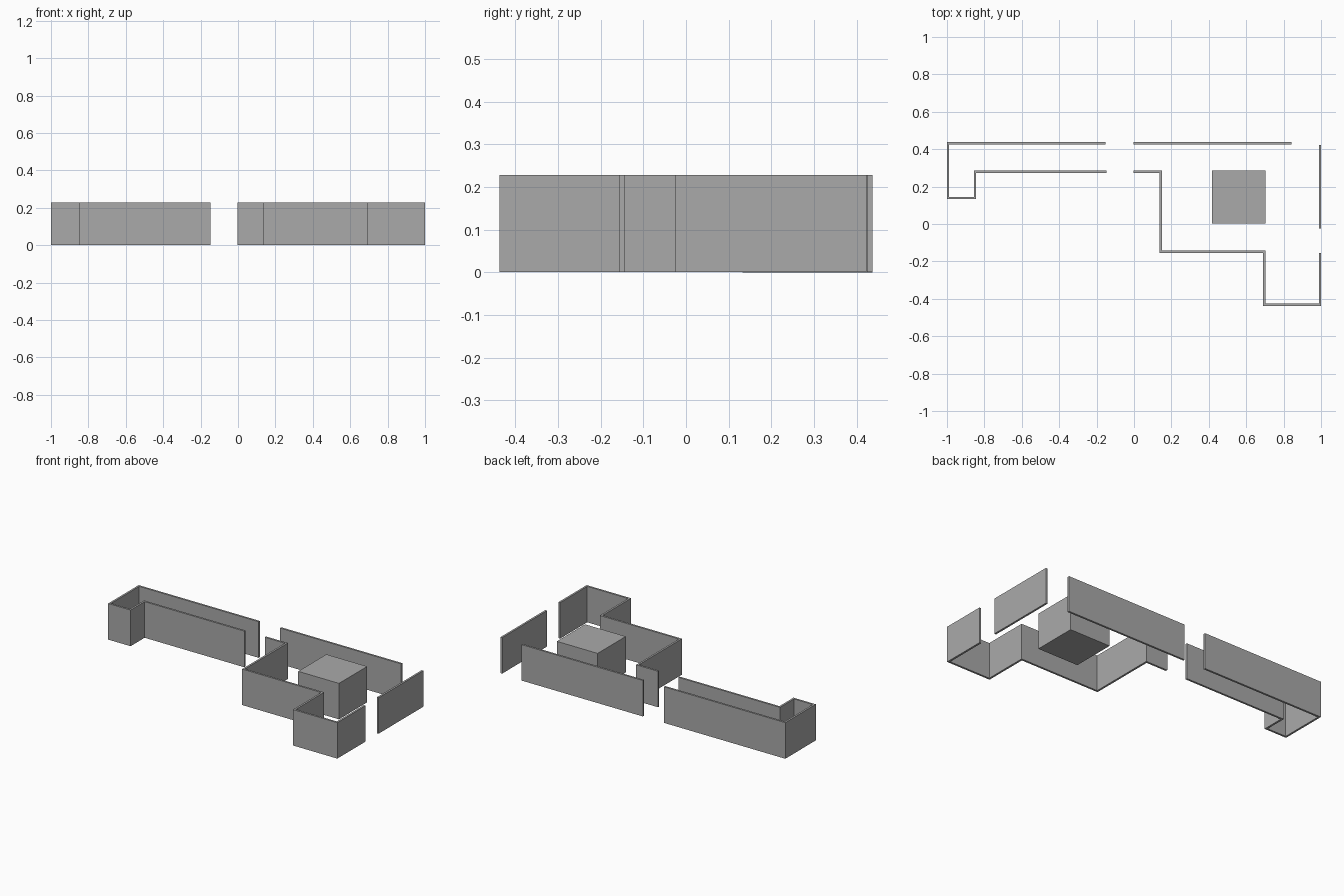
import bpy
import bmesh
from mathutils import Vector

default = bpy.data.objects.get("Cube")
if default:
    bpy.data.objects.remove(default, do_unlink=True)

HALF = 0.0062   # half wall thickness
TOP = 0.228

grey = bpy.data.materials.new("plain grey")
grey.use_nodes = True
colour = (0.4, 0.4, 0.4, 1)
grey.diffuse_color = colour
grey.node_tree.nodes["Principled BSDF"].inputs["Base Color"].default_value = colour


def extrude_outline(name, outline, base):
    """Closed plan outline raised to the common top height."""
    bm = bmesh.new()
    face = bm.faces.new([bm.verts.new((p.x, p.y, base)) for p in outline])
    raised = bmesh.ops.extrude_face_region(bm, geom=[face])["geom"]
    verts = [v for v in raised if isinstance(v, bmesh.types.BMVert)]
    bmesh.ops.translate(bm, verts=verts, vec=(0, 0, TOP - base))
    bmesh.ops.recalc_face_normals(bm, faces=bm.faces)
    mesh = bpy.data.meshes.new(name)
    bm.to_mesh(mesh)
    bm.free()
    mesh.materials.append(grey)
    bpy.context.collection.objects.link(bpy.data.objects.new(name, mesh))


def wall(name, path, base=0.001):
    """Thin wall along a right-angled centre line, with mitred corners."""
    pts = [Vector(p) for p in path]
    normals = [(b - a).normalized().orthogonal() for a, b in zip(pts, pts[1:])]
    shifts = [normals[0]] + [m + n for m, n in zip(normals, normals[1:])] + [normals[-1]]
    left = [p + s * HALF for p, s in zip(pts, shifts)]
    right = [p - s * HALF for p, s in zip(pts, shifts)]
    extrude_outline(name, left + right[::-1], base)


# Shared centre lines of the floor plan
back, front = 0.431, -0.431
side = 0.994
corridor = 0.279
step = -0.149

# Corridor wing with its small end alcove
wall("corridor_wall", [(-0.153, back), (-side, back), (-side, 0.139),
                       (-0.85, 0.139), (-0.85, corridor), (-0.147, corridor)], base=0)

# Main room
wall("room_back_wall", [(-0.004, back), (0.842, back)])
wall("room_front_wall", [(-0.004, corridor), (0.143, corridor), (0.143, step),
                         (0.696, step), (0.696, front), (side, front), (side, -0.155)])
wall("room_side_wall", [(side, -0.025), (side, 0.423)])

# Solid block standing in the room
block = [Vector(p) for p in ((0.418, 0.004), (0.703, 0.004), (0.703, 0.285), (0.418, 0.285))]
extrude_outline("central_block", block, 0.001)
